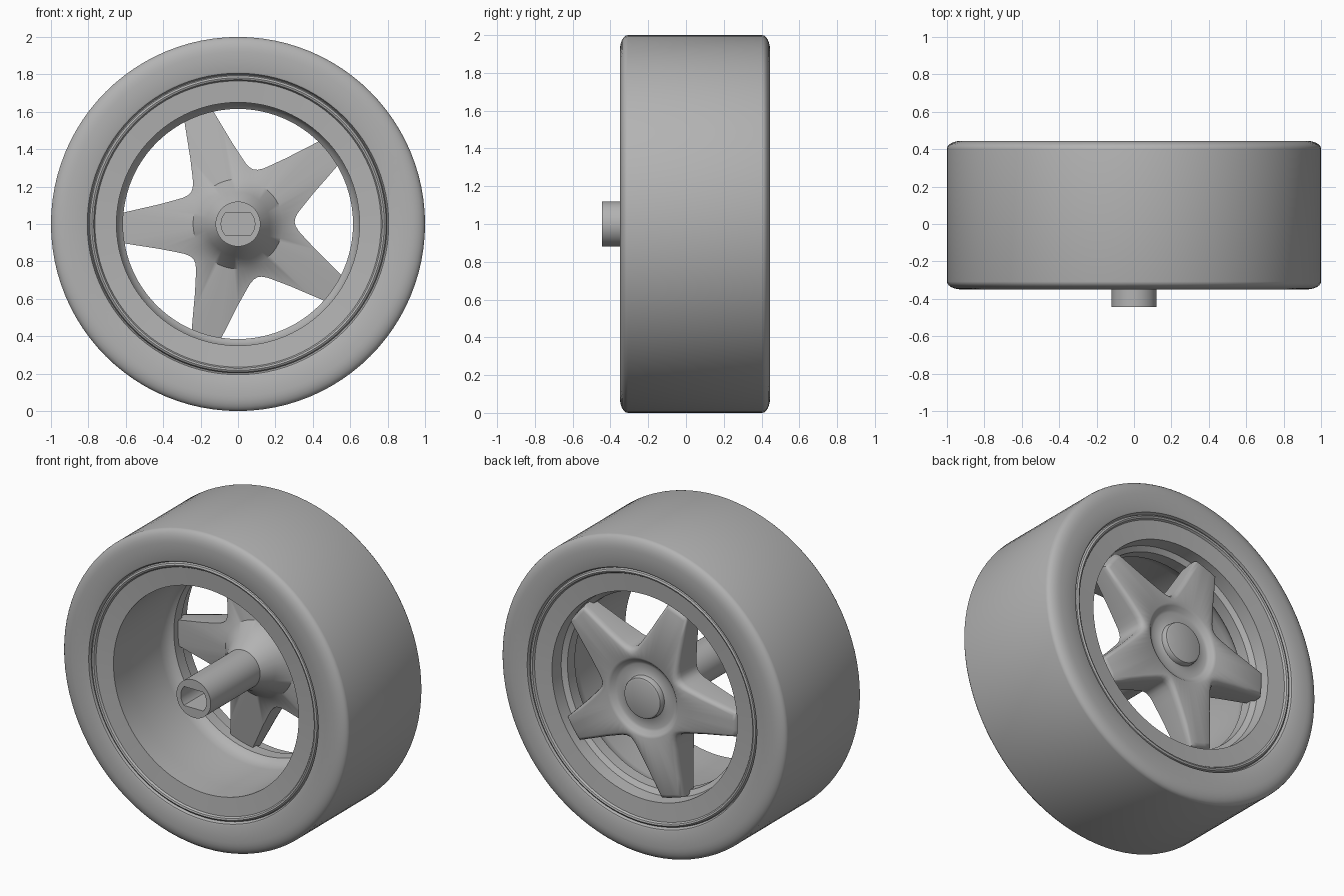
import bpy, bmesh
from math import sin, cos, pi, radians, hypot, atan2

cube = bpy.data.objects.get("Cube")
if cube:
    bpy.data.objects.remove(cube)

grey = bpy.data.materials.new("mid_grey")
grey.use_nodes = True
GREY = (0.45, 0.45, 0.45, 1)
grey.diffuse_color = GREY
grey.node_tree.nodes["Principled BSDF"].inputs["Base Color"].default_value = GREY


def loft(name, loops, closed=False, angle=32):
    """Skin a stack of equal loops of (x, y, z); closed joins last to first."""
    bm = bmesh.new()
    rings = [[bm.verts.new(p) for p in loop] for loop in loops]
    n = len(rings[0])
    pairs = list(zip(rings, rings[1:]))
    if closed:
        pairs.append((rings[-1], rings[0]))
    else:
        bm.faces.new(rings[0])
        bm.faces.new(rings[-1])
    for a, b in pairs:
        for i in range(n):
            j = (i + 1) % n
            bm.faces.new((a[i], a[j], b[j], b[i]))
    bmesh.ops.recalc_face_normals(bm, faces=bm.faces)
    mesh = bpy.data.meshes.new(name)
    bm.to_mesh(mesh)
    bm.free()
    mesh.materials.append(grey)
    ob = bpy.data.objects.new(name, mesh)
    bpy.context.collection.objects.link(ob)
    bpy.ops.object.select_all(action='DESELECT')
    ob.select_set(True)
    bpy.context.view_layer.objects.active = ob
    bpy.ops.object.shade_smooth_by_angle(angle=radians(angle))
    return ob


def polar(r, y, a):
    return (r * cos(a), y, 1 + r * sin(a))


def circle(r, y, angles):
    return [polar(r, y, a) for a in angles]


ROUND = [2 * pi * i / 96 for i in range(96)]


def revolve(name, profile):
    return loft(name, [circle(r, y, ROUND) for r, y in profile], closed=True)


# Tyre: flat tread, rounded shoulders, groove beside the rim
FRONT, BACK = -0.35, 0.445
arc = [(0.92 + 0.08 * sin(t), 0.042 * (1 - cos(t)))
       for t in (radians(15 * k) for k in range(7))]
side = [(0.79, 0.03), (0.8, 0.022), (0.806, 0.004), (0.815, 0)] + arc
revolve("tyre", [(r, FRONT + d) for r, d in side]
        + [(r, BACK - d) for r, d in reversed(side)])

# Rim: beaded flanges, barrel, and a rounded ledge that seats the spokes
flange = [(0.798, 0.025), (0.792, 0.01), (0.782, 0.004), (0.772, 0.008),
          (0.765, 0.02), (0.65, 0.03)]
barrel = [(0.65, -0.18), (0.655, 0.15), (0.648, 0.19), (0.632, 0.22),
          (0.615, 0.235), (0.615, 0.31), (0.645, 0.33)]
revolve("rim", [(r, FRONT + d) for r, d in flange] + barrel
        + [(r, BACK - d) for r, d in reversed(flange)])

# Half spoke outline as (distance along spoke, half width), tip to valley
HALF = [(0.635, 0), (0.635, 0.04), (0.632, 0.078), (0.52, 0.1), (0.42, 0.119),
        (0.33, 0.14), (0.29, 0.15), (0.262, 0.163), (0.245, 0.178)]
SPOKE = [(u, -w) for u, w in reversed(HALF[1:])] + HALF[:-1]


def star(inset, height):
    """Five-spoke outline, narrowed by inset, with y taken from the radius."""
    pts = []
    for k in range(5):
        for u, w in SPOKE:
            side = (w > 0) - (w < 0)
            u2 = u - inset
            w2 = w - side * inset * 0.6
            r = hypot(u2, w2)
            pts.append(polar(r, height(r), radians(38 + 72 * k) + atan2(w2, u2)))
    return pts


def back_y(r):
    return 0.435 - 0.1 * (r - 0.25)


def front_y(r):
    return 0.235 + 0.13 * (r - 0.3)


ANGLES = [radians(38 + 72 * k) + atan2(w, u) for k in range(5) for u, w in SPOKE]

# Spoked hub: cone inside, bevelled star outside, dished centre with a cap
cone = [(0.1, 0.03), (0.12, 0.05), (0.17, 0.13), (0.24, 0.215)]
dish = [(0.265, 0.433), (0.25, 0.433), (0.235, 0.425), (0.215, 0.405), (0.2, 0.4),
        (0.14, 0.4), (0.132, 0.405), (0.13, 0.428), (0.125, 0.438), (0.113, 0.443)]
hub = [circle(r, y, ANGLES) for r, y in cone]
hub += [star(0, front_y),
        star(0, lambda r: back_y(r) - 0.035),
        star(0.005, lambda r: back_y(r) - 0.016),
        star(0.015, lambda r: back_y(r) - 0.004),
        star(0.03, back_y)]
hub += [circle(min(r, 0.25), y, ANGLES) for r, y in dish[1:]]
loft("spoked_hub", hub, angle=40)


# Axle tube with a flat-sided socket in its end
def socket(y):
    return [(0.09 * cos(a), y, 1 + max(-0.06, min(0.06, 0.09 * sin(a)))) for a in ROUND]


loft("axle", [socket(-0.1), socket(-0.445), circle(0.12, -0.445, ROUND),
              circle(0.12, 0.1, ROUND)])
